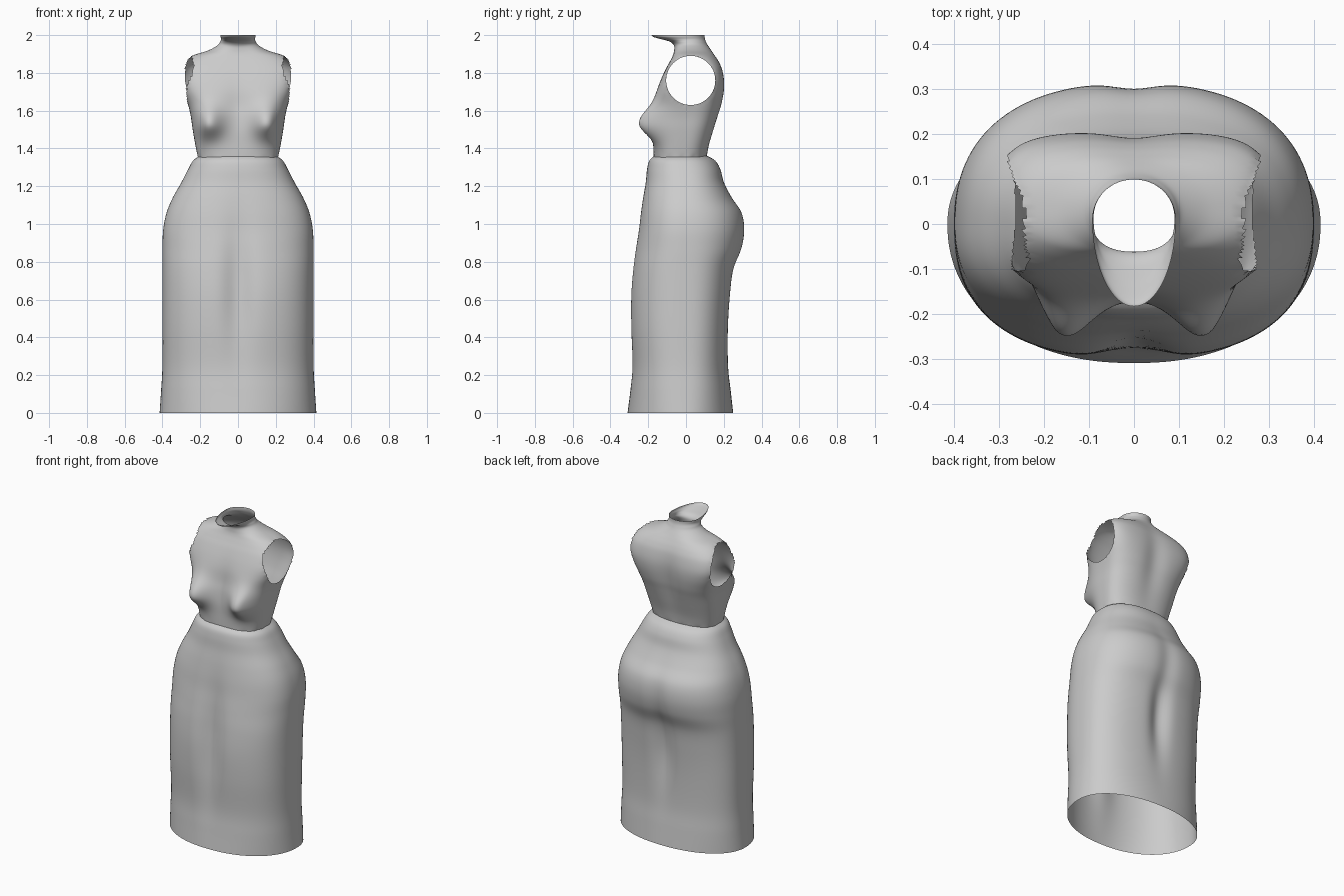
import bpy, bmesh, math

SEG = 144


def catmull(keys, steps):
    # smooth interpolation through the key rows
    out = []
    for i in range(len(keys) - 1):
        p = [keys[max(0, min(len(keys) - 1, i + k))] for k in (-1, 0, 1, 2)]
        for s in range(steps):
            t = s / steps
            out.append([0.5 * (2 * b + (c - a) * t + (2 * a - 5 * b + 4 * c - d) * t * t
                               + (3 * b - a - 3 * c + d) * t ** 3)
                        for a, b, c, d in zip(*p)])
    out.append(list(keys[-1]))
    return out


def gauss(d, w):
    return math.exp(-(d / w) ** 2)


def loft(keys, steps, shape):
    # key row: z, half width, front y, back y, centre y, squareness
    bm = bmesh.new()
    rings = []
    for z, w, yf, yb, cy, n in catmull(keys, steps):
        ring = []
        for k in range(SEG):
            a = 2 * math.pi * k / SEG
            c, s = math.cos(a), math.sin(a)
            r = (abs(c) ** n + abs(s) ** n) ** (-1 / n)
            y = cy + r * s * ((yb - cy) if s > 0 else (cy - yf))
            ring.append(bm.verts.new(shape(w * r * c, y, z, s, a)))
        rings.append(ring)
    for lo, hi in zip(rings, rings[1:]):
        for k in range(SEG):
            j = (k + 1) % SEG
            bm.faces.new((lo[k], lo[j], hi[j], hi[k]))
    return bm


def finish(bm, name):
    me = bpy.data.meshes.new(name)
    bm.to_mesh(me)
    bm.free()
    for p in me.polygons:
        p.use_smooth = True
    ob = bpy.data.objects.new(name, me)
    bpy.context.collection.objects.link(ob)


# skirt: straight tube with hips, seat and a soft hollow between the legs
def skirt_shape(x, y, z, s, a):
    if s < 0:
        y += 0.038 * gauss(x, 0.075) * gauss(z - 0.65, 0.33) * -s
    else:
        y -= (0.035 * gauss(x, 0.06) * gauss(z - 0.62, 0.25)
              + 0.008 * gauss(x, 0.06) * gauss(z - 1.0, 0.15)) * s
    return x, y, z


skirt = [
    (0.00, 0.415, -0.31, 0.25, 0, 2.15),
    (0.12, 0.407, -0.297, 0.237, 0, 2.3),
    (0.25, 0.40, -0.288, 0.225, 0, 2.4),
    (0.45, 0.40, -0.297, 0.226, 0, 2.5),
    (0.62, 0.40, -0.298, 0.237, 0, 2.5),
    (0.76, 0.40, -0.287, 0.255, 0, 2.5),
    (0.87, 0.40, -0.272, 0.298, 0, 2.4),
    (0.97, 0.396, -0.255, 0.313, 0, 2.4),
    (1.06, 0.378, -0.243, 0.298, 0, 2.4),
    (1.14, 0.345, -0.23, 0.245, 0, 2.4),
    (1.22, 0.30, -0.215, 0.202, 0, 2.4),
    (1.29, 0.264, -0.207, 0.182, -0.01, 2.4),
    (1.335, 0.238, -0.195, 0.155, -0.02, 2.4),
    (1.36, 0.205, -0.17, 0.115, -0.02, 2.4),
]
finish(loft(skirt, 6, skirt_shape), "skirt")


# bodice: bust, shoulders and a neck ending in a tongue-shaped front flap
def bodice_shape(x, y, z, s, a):
    if s < 0:
        drop = 0.075 if z < 1.53 else 0.10
        y -= 0.088 * gauss(abs(x) - 0.16, 0.075) * gauss(z - 1.53, drop) * min(1, -s * 1.3)
        y += 0.012 * gauss(x, 0.06) * gauss(z - 1.6, 0.15)
    else:
        y -= 0.016 * gauss(x, 0.07) * gauss(z - 1.65, 0.2) * s
    z += 0.006 * math.cos(14 * a) * gauss(z - 1.35, 0.015)
    return x, y, z


bodice = [
    (1.35, 0.212, -0.172, 0.11, -0.02, 2.6),
    (1.42, 0.226, -0.175, 0.125, -0.01, 2.7),
    (1.50, 0.24, -0.18, 0.15, 0, 2.8),
    (1.57, 0.25, -0.178, 0.172, 0.01, 3.0),
    (1.63, 0.264, -0.168, 0.19, 0.02, 3.3),
    (1.70, 0.287, -0.155, 0.202, 0.025, 3.8),
    (1.76, 0.302, -0.135, 0.203, 0.03, 4.0),
    (1.82, 0.302, -0.108, 0.192, 0.03, 3.7),
    (1.86, 0.282, -0.086, 0.175, 0.03, 3.2),
    (1.892, 0.24, -0.07, 0.155, 0.03, 2.6),
    (1.918, 0.16, -0.063, 0.137, 0.03, 2.2),
    (1.945, 0.11, -0.064, 0.118, 0.025, 2),
    (1.965, 0.095, -0.085, 0.107, 0.02, 2),
    (1.978, 0.09, -0.13, 0.102, 0.015, 2),
    (1.99, 0.092, -0.172, 0.10, 0.01, 2),
    (2.00, 0.093, -0.183, 0.10, 0.01, 2),
]
bm = loft(bodice, 6, bodice_shape)

# armholes: remove the faces inside an ellipse, then round off the rim
CY, CZ, RY, RZ = 0.025, 1.76, 0.13, 0.13


def ell(co):
    return math.hypot((co.y - CY) / RY, (co.z - CZ) / RZ)


hole = [f for f in bm.faces
        if abs(f.calc_center_median().x) > 0.17 and ell(f.calc_center_median()) < 1]
bmesh.ops.delete(bm, geom=hole, context='FACES')
for v in bm.verts:
    if v.is_boundary and 1.55 < v.co.z < 1.93 and abs(v.co.x) > 0.15:
        e = ell(v.co)
        v.co.y = CY + (v.co.y - CY) / e
        v.co.z = CZ + (v.co.z - CZ) / e
finish(bm, "bodice")
